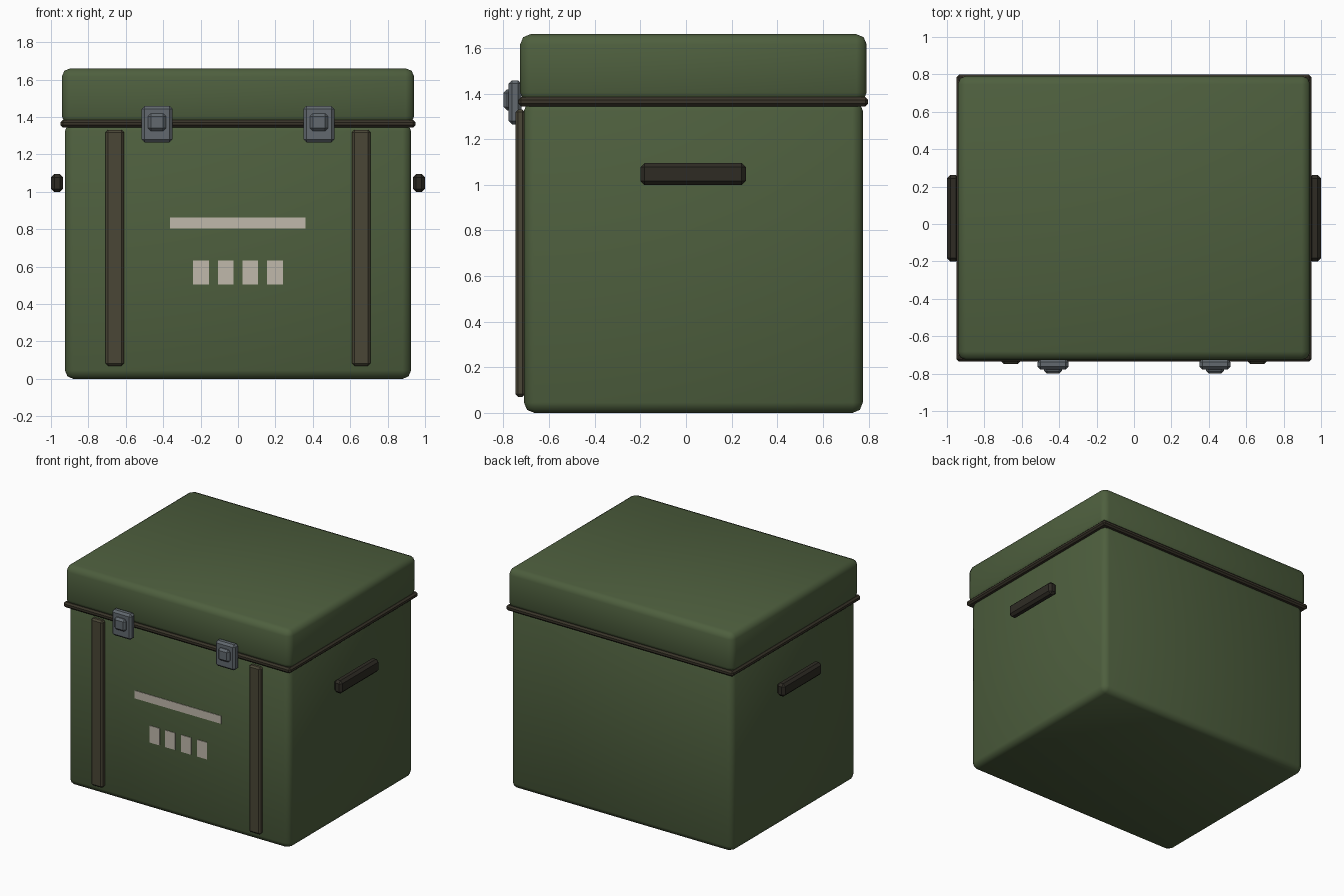
import bpy, bmesh, math

if "Cube" in bpy.data.objects:
    bpy.data.objects.remove(bpy.data.objects["Cube"])


def material(name, r, g, b):
    m = bpy.data.materials.new(name)
    lin = [((c / 255 + 0.055) / 1.055) ** 2.4 for c in (r, g, b)]
    m.diffuse_color = (*lin, 1)
    m.use_nodes = True
    m.node_tree.nodes["Principled BSDF"].inputs["Base Color"].default_value = m.diffuse_color
    return m


GREEN = material("olive green", 78, 95, 62)
STRAP = material("strap brown", 74, 70, 54)
RIM = material("dark rim brown", 57, 52, 41)
DARK = material("handle black brown", 46, 43, 36)
METAL = material("latch steel grey", 98, 105, 111)
PAINT = material("marking beige", 192, 185, 171)


def box(name, x, y, z, mat, bevel=0.0, segments=1, smooth=False):
    """Bevelled box spanning the given (min, max) ranges."""
    bm = bmesh.new()
    bmesh.ops.create_cube(bm, size=1)
    for v in bm.verts:
        v.co = [(a + b) / 2 + c * (b - a) for (a, b), c in zip((x, y, z), v.co)]
    if bevel:
        bmesh.ops.bevel(bm, geom=bm.edges[:], offset=bevel, segments=segments,
                        profile=0.5, affect='EDGES')
    me = bpy.data.meshes.new(name)
    bm.to_mesh(me)
    bm.free()
    me.materials.append(mat)
    ob = bpy.data.objects.new(name, me)
    bpy.context.collection.objects.link(ob)
    if smooth:
        bpy.ops.object.select_all(action='DESELECT')
        bpy.context.view_layer.objects.active = ob
        ob.select_set(True)
        bpy.ops.object.shade_smooth_by_angle(angle=math.radians(50))
    return ob


# Case body, lid and the seam rim between them
box("case_body", (-0.925, 0.925), (-0.71, 0.775), (0, 1.37), GREEN, 0.045, 2, True)
box("case_lid", (-0.942, 0.942), (-0.727, 0.792), (1.36, 1.66), GREEN, 0.045, 2, True)
box("seam_rim", (-0.948, 0.948), (-0.735, 0.798), (1.344, 1.384), RIM, 0.012)

for side, s in (("left", -1), ("right", 1)):
    def span(a, b):
        return tuple(sorted((s * a, s * b)))

    # Vertical strap, carrying handle and two-step latch
    box(f"{side}_strap", span(0.61, 0.708), (-0.748, -0.705), (0.07, 1.33), STRAP, 0.012)
    box(f"{side}_handle", span(0.935, 1.0), (-0.2, 0.262), (0.998, 1.095), DARK, 0.018)
    box(f"{side}_latch_plate", span(0.35, 0.515), (-0.778, -0.722), (1.265, 1.458), METAL, 0.015)
    box(f"{side}_latch_button", span(0.385, 0.481), (-0.8, -0.76), (1.326, 1.418), METAL, 0.015)

# Painted markings: one long bar above four blocks
box("marking_bar", (-0.363, 0.36), (-0.714, -0.707), (0.805, 0.864), PAINT)
for i in range(4):
    cx = -0.198 + 0.132 * i
    box(f"marking_block_{i + 1}", (cx - 0.042, cx + 0.042), (-0.714, -0.707), (0.505, 0.633), PAINT)
